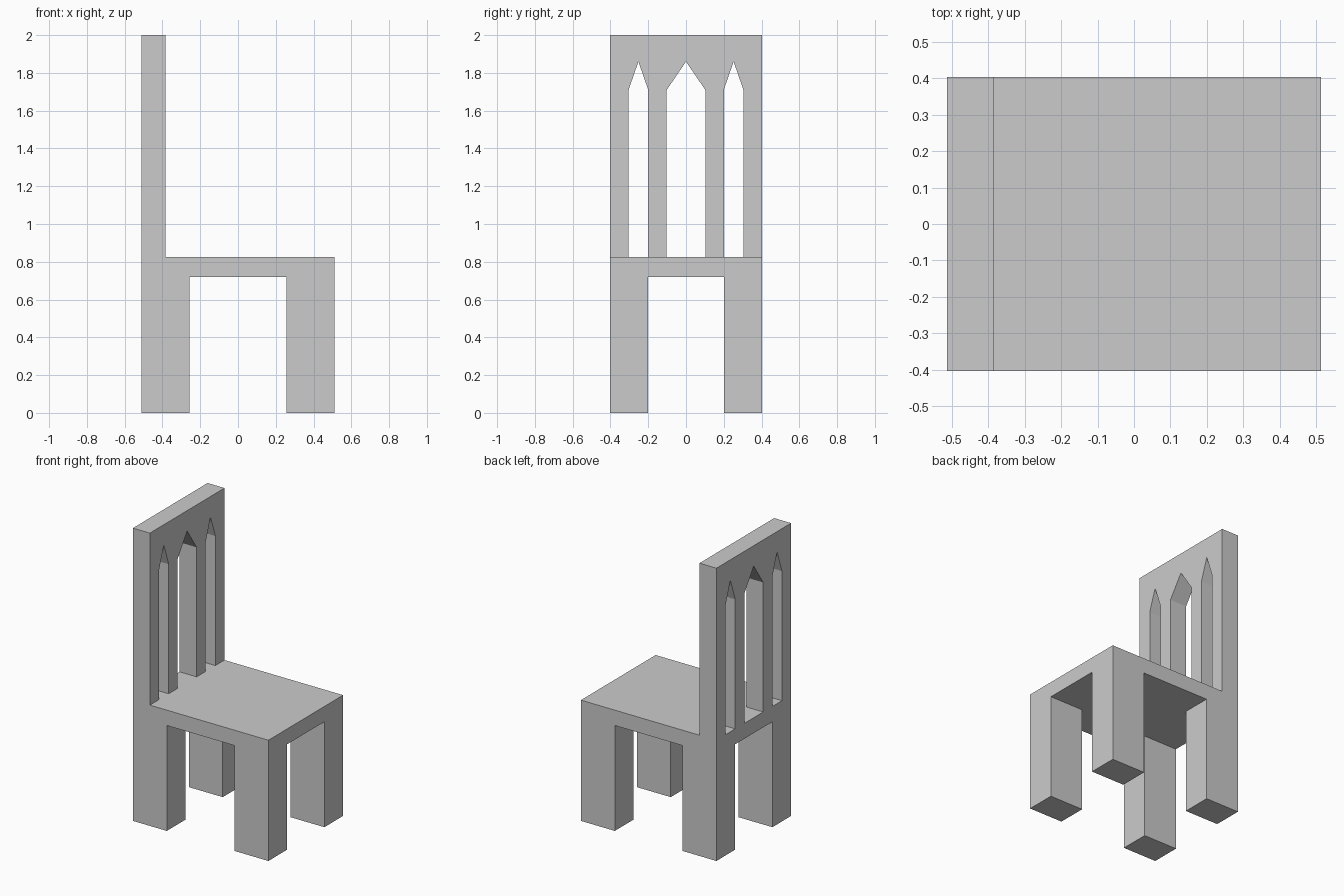
import bpy, bmesh

if "Cube" in bpy.data.objects:
    bpy.data.objects.remove(bpy.data.objects["Cube"])

X, Y = 0.512, 0.403            # half depth and half width
LEG_X, LEG_Y = 0.256, 0.202    # leg cross-section
SEAT_LOW, SEAT_TOP, TOP = 0.72, 0.825, 2.0
BACK = 0.128                   # backrest thickness
SPRING, APEX = 1.71, 1.86      # where the window points start and end


def prism(name, outline, x0, x1):
    """Extrude a (y, z) outline along x from x0 to x1."""
    bm = bmesh.new()
    face = bm.faces.new([bm.verts.new((x0, y, z)) for y, z in outline])
    ext = bmesh.ops.extrude_face_region(bm, geom=[face], use_keep_orig=True)
    verts = [g for g in ext["geom"] if isinstance(g, bmesh.types.BMVert)]
    bmesh.ops.translate(bm, verts=verts, vec=(x1 - x0, 0, 0))
    bmesh.ops.recalc_face_normals(bm, faces=bm.faces[:])
    mesh = bpy.data.meshes.new(name)
    bm.to_mesh(mesh)
    bm.free()
    obj = bpy.data.objects.new(name, mesh)
    bpy.context.collection.objects.link(obj)
    return obj


def rect(y0, y1, z0, z1):
    return [(y0, z0), (y1, z0), (y1, z1), (y0, z1)]


# Seat slab
prism("seat", rect(-Y, Y, SEAT_LOW, SEAT_TOP), -X, X)

# Four square legs
for xname, x0 in (("back", -X), ("front", X - LEG_X)):
    for yname, y0 in (("right", -Y), ("left", Y - LEG_Y)):
        prism(f"{xname}_{yname}_leg", rect(y0, y0 + LEG_Y, 0, SEAT_LOW), x0, x0 + LEG_X)

# Backrest: comb outline with three pointed windows open down to the seat
outline = [(-Y, SEAT_TOP)]
for centre, half in ((-0.252, 0.052), (0, 0.102), (0.252, 0.052)):
    a, b = centre - half, centre + half
    outline += [(a, SEAT_TOP), (a, SPRING), (centre, APEX), (b, SPRING), (b, SEAT_TOP)]
outline += [(Y, SEAT_TOP), (Y, TOP), (-Y, TOP)]
prism("backrest", outline, -X, -X + BACK)
